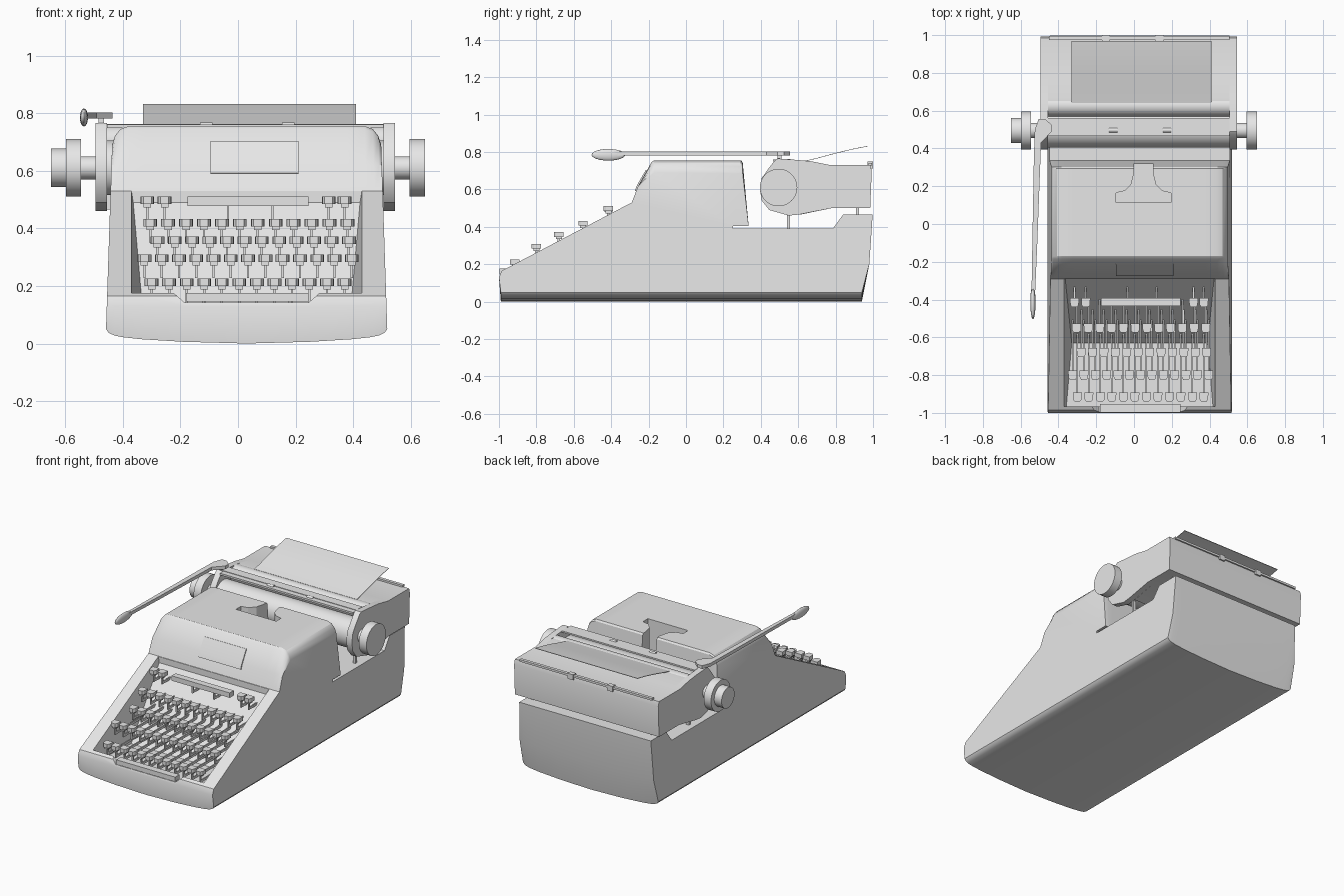
import bpy, bmesh, math
from mathutils import Matrix

grey = bpy.data.materials.new("light grey")
grey.diffuse_color = (0.8, 0.8, 0.8, 1)


def loft(bm, rings):
    """Skin closed rings of 3D points and cap both ends."""
    vs = [[bm.verts.new(p) for p in r] for r in rings]
    n = len(vs[0])
    for a, b in zip(vs, vs[1:]):
        for i in range(n):
            bm.faces.new((a[i], a[(i + 1) % n], b[(i + 1) % n], b[i]))
    bm.faces.new(vs[0][::-1])
    bm.faces.new(vs[-1])


def prism_x(bm, yz, x0, x1):
    loft(bm, [[(x, y, z) for y, z in yz] for x in (x0, x1)])


def prism_z(bm, xy, z0, z1):
    loft(bm, [[(x, y, z) for x, y in xy] for z in (z0, z1)])


def box(bm, x0, x1, y0, y1, z0, z1):
    prism_z(bm, [(x0, y0), (x1, y0), (x1, y1), (x0, y1)], z0, z1)


def tube_x(bm, y, z, r, x0, x1, n=40):
    prism_x(bm, [(y + r * math.cos(2 * math.pi * i / n), z + r * math.sin(2 * math.pi * i / n))
                 for i in range(n)], x0, x1)


def smooth(ob):
    bpy.ops.object.select_all(action='DESELECT')
    ob.select_set(True)
    bpy.context.view_layer.objects.active = ob
    bpy.ops.object.shade_smooth_by_angle(angle=math.radians(30))


def finish(bm, name, shade=True):
    bmesh.ops.recalc_face_normals(bm, faces=bm.faces)
    me = bpy.data.meshes.new(name)
    bm.to_mesh(me)
    bm.free()
    me.materials.append(grey)
    ob = bpy.data.objects.new(name, me)
    bpy.context.collection.objects.link(ob)
    if shade:
        smooth(ob)
    return ob


def cut(ob, bm):
    """Boolean difference, applied at once."""
    cutter = finish(bm, "cutter", False)
    cutter.hide_render = True
    mod = ob.modifiers.new("cut", 'BOOLEAN')
    mod.operation, mod.solver, mod.object = 'DIFFERENCE', 'EXACT', cutter
    bpy.context.view_layer.objects.active = ob
    bpy.ops.object.modifier_apply(modifier=mod.name)
    bpy.data.objects.remove(cutter)


# body: side profile lofted across the width, with rounded hood and bowed bottom
profile = [(-0.99, 0.0), (-1.0, 0.13), (-0.985, 0.165), (-0.29, 0.53), (-0.255, 0.62),
           (-0.185, 0.745), (-0.17, 0.755), (0.295, 0.755), (0.303, 0.745), (0.335, 0.405),
           (0.25, 0.405), (0.25, 0.39), (0.785, 0.39), (0.84, 0.465), (0.998, 0.465),
           (0.98, 0.2), (0.94, 0.0)]
half = [(0.0, 0.755, 0.0), (0.45, 0.755, 0.006), (0.75, 0.755, 0.015), (0.88, 0.755, 0.022),
        (0.94, 0.745, 0.028), (0.98, 0.722, 0.037), (1.0, 0.69, 0.05)]
slices = [(-t, c, b) for t, c, b in half[:0:-1]] + half
rings = []
for t, crown, low in slices:
    ring = []
    for y, z in profile:
        if z > 0.62:
            z = 0.62 + (z - 0.62) * (crown - 0.62) / 0.135
        z = max(z, low)
        ring.append((0.03 + t * (0.49 - 0.033 * z), y, z))
    rings.append(ring)
bm = bmesh.new()
loft(bm, rings)
body = finish(bm, "body", False)

# keyboard well with slanted walls
well = [(-0.965, 0.10), (-0.63, 0.10), (-0.292, 0.49), (-0.292, 0.63), (-0.965, 0.28)]
rings = []
for s in (-1, 1):
    rings.append([(0.03 + s * (0.40 + 0.16 * (z - 0.165 - 0.525 * (y + 0.985))), y, z) for y, z in well])
bm = bmesh.new()
loft(bm, rings)
cut(body, bm)

# dip in the front lip for the space bar
bm = bmesh.new()
loft(bm, [[(x, y, z) for x, z in ((-0.185, 0.142), (0.245, 0.142), (0.30, 0.19), (-0.24, 0.19))]
          for y in (-1.05, -0.95)])
cut(body, bm)

# T-shaped opening in the hood
left = [(0.0, 0.40), (0.0, 0.27), (-0.015, 0.21), (-0.05, 0.175), (-0.095, 0.165), (-0.095, 0.115)]
bm = bmesh.new()
prism_z(bm, left + [(0.10 - x, y) for x, y in reversed(left)], 0.55, 0.9)
cut(body, bm)
smooth(body)

# blank plate on the hood front
bm = bmesh.new()
prism_x(bm, [(-0.262, 0.59), (-0.25, 0.62), (-0.205, 0.70), (-0.215, 0.704), (-0.262, 0.622), (-0.274, 0.592)],
        -0.095, 0.21)
finish(bm, "front_plate")

# keys: (first x, last x, count, y, underside z)
rows = [(-0.305, 0.38, 12, -0.55, 0.40), (-0.28, 0.385, 12, -0.68, 0.34),
        (-0.325, 0.395, 13, -0.80, 0.277), (-0.30, 0.37, 12, -0.915, 0.193),
        (-0.315, -0.255, 2, -0.415, 0.478), (0.315, 0.37, 2, -0.415, 0.478)]
cap = [(-0.024, 0.024), (-0.022, -0.014), (-0.014, -0.025), (0.014, -0.025), (0.022, -0.014), (0.024, 0.024)]
keys, levers = bmesh.new(), bmesh.new()


def lever(x, y, z):
    end = -0.62 + (z - 0.145) * 0.867
    prism_x(levers, [(y - 0.007, z), (y + 0.007, z), (y + 0.007, z - 0.035), (end, z - 0.035),
                     (end, z - 0.05), (y - 0.007, z - 0.05)], x - 0.004, x + 0.004)


for x0, x1, n, y, z in rows:
    for i in range(n):
        x = x0 + (x1 - x0) * i / (n - 1)
        prism_z(keys, [(x + a, y + b) for a, b in cap], z + 0.006, z + 0.032)
        box(keys, x - 0.013, x + 0.013, y - 0.016, y + 0.016, z - 0.006, z + 0.006)
        lever(x, y, z)
for x in (-0.035, 0.12):
    lever(x, -0.415, 0.478)
finish(keys, "keys")
finish(levers, "key_levers")

# long tabulator bar and space bar
bm = bmesh.new()
box(bm, -0.175, 0.245, -0.435, -0.393, 0.478, 0.51)
finish(bm, "tabulator_bar")
bm = bmesh.new()
box(bm, -0.18, 0.245, -0.998, -0.953, 0.146, 0.176)
for x in (-0.12, 0.18):
    box(bm, x - 0.005, x + 0.005, -0.962, -0.955, 0.10, 0.15)
finish(bm, "space_bar")

# carriage: end plates, rear cover, feed cover
front = [(0.60, 0.465), (0.55, 0.46), (0.445, 0.49), (0.405, 0.54), (0.395, 0.60), (0.405, 0.66),
         (0.44, 0.71), (0.475, 0.755), (0.49, 0.765), (0.60, 0.757)]
rear = [(0.67, 0.75), (0.77, 0.73), (0.985, 0.73), (0.993, 0.70), (0.985, 0.50), (0.78, 0.50)]
bm = bmesh.new()
prism_x(bm, front + rear, -0.495, -0.455)
prism_x(bm, front + rear, 0.505, 0.545)
finish(bm, "carriage_ends")
bm = bmesh.new()
prism_x(bm, [(0.61, 0.465), (0.61, 0.745)] + rear, -0.456, 0.506)
finish(bm, "carriage_cover")
bm = bmesh.new()
tube_x(bm, 0.625, 0.70, 0.055, -0.455, 0.505)
finish(bm, "feed_cover")
bm = bmesh.new()
box(bm, -0.45, 0.505, 0.975, 0.995, 0.728, 0.742)
for x in (-0.15, 0.135):
    box(bm, x - 0.02, x + 0.02, 0.97, 1.0, 0.712, 0.748)
finish(bm, "rear_rim")

# platen roller and knobs
bm = bmesh.new()
tube_x(bm, 0.50, 0.61, 0.095, -0.455, 0.505)
finish(bm, "platen")
for side, parts in (("left", [(0.04, -0.55, -0.49), (0.10, -0.597, -0.545), (0.067, -0.65, -0.595)]),
                    ("right", [(0.04, 0.54, 0.60), (0.10, 0.595, 0.65)])):
    bm = bmesh.new()
    for r, a, b in parts:
        tube_x(bm, 0.495, 0.61, r, a, b)
    finish(bm, side + "_knob")

# paper bail with two small rollers
bm = bmesh.new()
box(bm, -0.455, 0.505, 0.465, 0.50, 0.748, 0.76)
box(bm, -0.455, 0.505, 0.50, 0.56, 0.753, 0.763)
for x in (-0.11, 0.175):
    tube_x(bm, 0.497, 0.755, 0.013, x - 0.022, x + 0.022, 16)
finish(bm, "paper_bail")

# sheet of paper
bm = bmesh.new()
line = [(0.64, 0.754), (0.70, 0.768), (0.80, 0.795), (0.90, 0.819), (0.97, 0.832)]
prism_x(bm, line + [(y, z - 0.003) for y, z in reversed(line)], -0.33, 0.41)
finish(bm, "paper")

# posts carrying the carriage
bm = bmesh.new()
for x in (-0.40, 0.46):
    box(bm, x - 0.01, x + 0.01, 0.54, 0.555, 0.38, 0.50)
    box(bm, x - 0.01, x + 0.01, 0.91, 0.925, 0.45, 0.52)
finish(bm, "carriage_posts")

# carriage return lever with paddle and pivot
bm = bmesh.new()
prism_z(bm, [(-0.543, -0.40), (-0.525, -0.40), (-0.512, -0.1), (-0.492, 0.43), (-0.435, 0.49), (-0.435, 0.525),
             (-0.47, 0.555), (-0.505, 0.555), (-0.525, 0.50), (-0.53, 0.35), (-0.538, -0.1)], 0.782, 0.803)
box(bm, -0.485, -0.465, 0.49, 0.51, 0.74, 0.79)
bmesh.ops.create_uvsphere(bm, u_segments=20, v_segments=12, radius=1,
                          matrix=Matrix.Translation((-0.535, -0.415, 0.785)) @ Matrix.Diagonal((0.014, 0.09, 0.031, 1)))
finish(bm, "return_lever")
